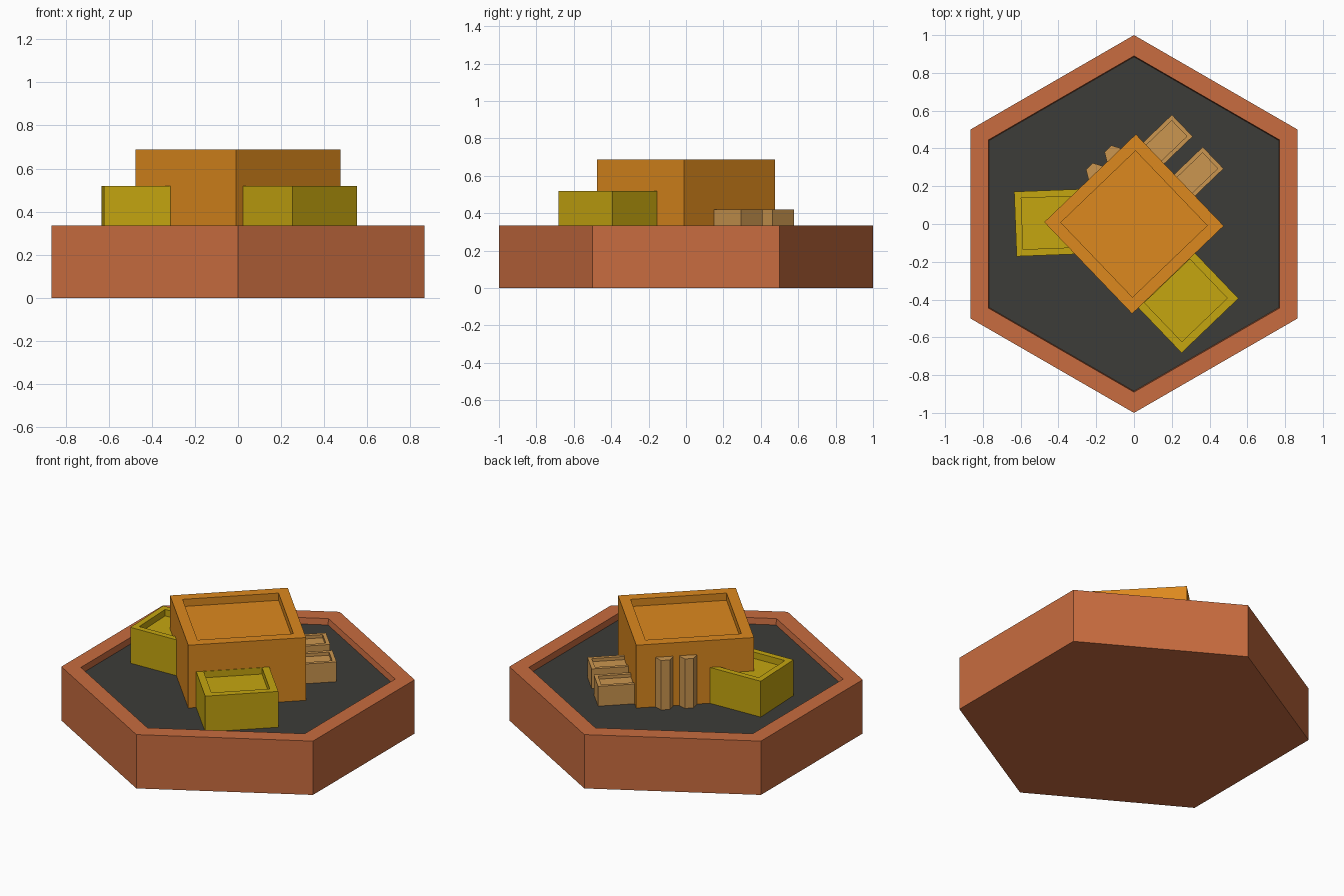
import bpy
from math import sin, cos, pi, radians
from mathutils import Matrix

if "Cube" in bpy.data.objects:
    bpy.data.objects.remove(bpy.data.objects["Cube"])

GROUND = 0.297
TURN = Matrix.Rotation(radians(43.8), 4, 'Z')   # shared heading of the buildings


def material(name, rgb):
    m = bpy.data.materials.new(name)
    m.diffuse_color = (*rgb, 1)
    m.use_nodes = True
    m.node_tree.nodes["Principled BSDF"].inputs["Base Color"].default_value = m.diffuse_color
    return m


CLAY = material("clay", (0.58, 0.15, 0.05))
SOIL = material("soil", (0.045, 0.045, 0.04))
ORANGE = material("orange", (0.72, 0.25, 0.013))
YELLOW = material("yellow", (0.56, 0.38, 0.005))
TAN = material("tan", (0.60, 0.305, 0.08))


def loft(name, rings, mats, matrix=Matrix()):
    """Stack of equal-sized rings, capped at both ends; the last cap uses the last material."""
    n = len(rings[0])
    verts = [p for ring in rings for p in ring]
    faces = [tuple(reversed(range(n)))]
    for k in range(len(rings) - 1):
        for i in range(n):
            j = (i + 1) % n
            faces.append((k * n + i, k * n + j, (k + 1) * n + j, (k + 1) * n + i))
    faces.append(tuple(range((len(rings) - 1) * n, len(rings) * n)))
    mesh = bpy.data.meshes.new(name)
    mesh.from_pydata(verts, [], faces)
    for m in mats:
        mesh.materials.append(m)
    mesh.polygons[len(faces) - 1].material_index = len(mats) - 1
    obj = bpy.data.objects.new(name, mesh)
    obj.matrix_world = matrix
    bpy.context.collection.objects.link(obj)
    return obj


def hexagon(r, z, start=0.0):
    return [(r * cos(start + i * pi / 3), r * sin(start + i * pi / 3), z) for i in range(6)]


def rect(w, d, z):
    return [(sx * w / 2, sy * d / 2, z) for sx, sy in ((-1, -1), (1, -1), (1, 1), (-1, 1))]


def parapet_block(name, x, y, w, d, top, rim, depth, mat, frame=TURN):
    """Flat-roofed box with a raised rim round the roof, sunk slightly into the ground."""
    iw, idp = w - 2 * rim, d - 2 * rim
    rings = [rect(w, d, GROUND - 0.01), rect(w, d, top),
             rect(iw, idp, top), rect(iw, idp, top - depth)]
    loft(name, rings, [mat], frame @ Matrix.Translation((x, y, 0)))


# Hexagonal tray with dark recessed floor
loft("base_tray", [hexagon(1, 0, pi / 6), hexagon(1, 0.335, pi / 6),
                   hexagon(0.89, 0.335, pi / 6), hexagon(0.885, GROUND, pi / 6)],
     [CLAY, SOIL])

# Main building and two side wings
parapet_block("main_building", 0, 0, 0.672, 0.672, 0.688, 0.062, 0.045, ORANGE)
parapet_block("front_wing", -0.082, -0.482, 0.417, 0.37, 0.52, 0.042, 0.04, YELLOW)
parapet_block("left_wing", -0.418, 0.008, 0.42, 0.343, 0.52, 0.036, 0.04, YELLOW,
              Matrix.Translation((-0.418, 0.008, 0)) @ Matrix.Rotation(radians(2.2), 4, 'Z')
              @ Matrix.Translation((0.418, -0.008, 0)))

# Pair of low annexes on the back right wall
for i, y in enumerate((-0.037, 0.199)):
    parapet_block(f"annex_{i + 1}", 0.415, y, 0.26, 0.159, 0.42, 0.022, 0.02, TAN)

# Pair of hexagonal pipes on the back left wall
for i, x in enumerate((0.041, 0.176)):
    loft(f"wall_pipe_{i + 1}", [hexagon(0.05, GROUND - 0.01), hexagon(0.05, 0.605)],
         [TAN], TURN @ Matrix.Translation((x, 0.34, 0)))
